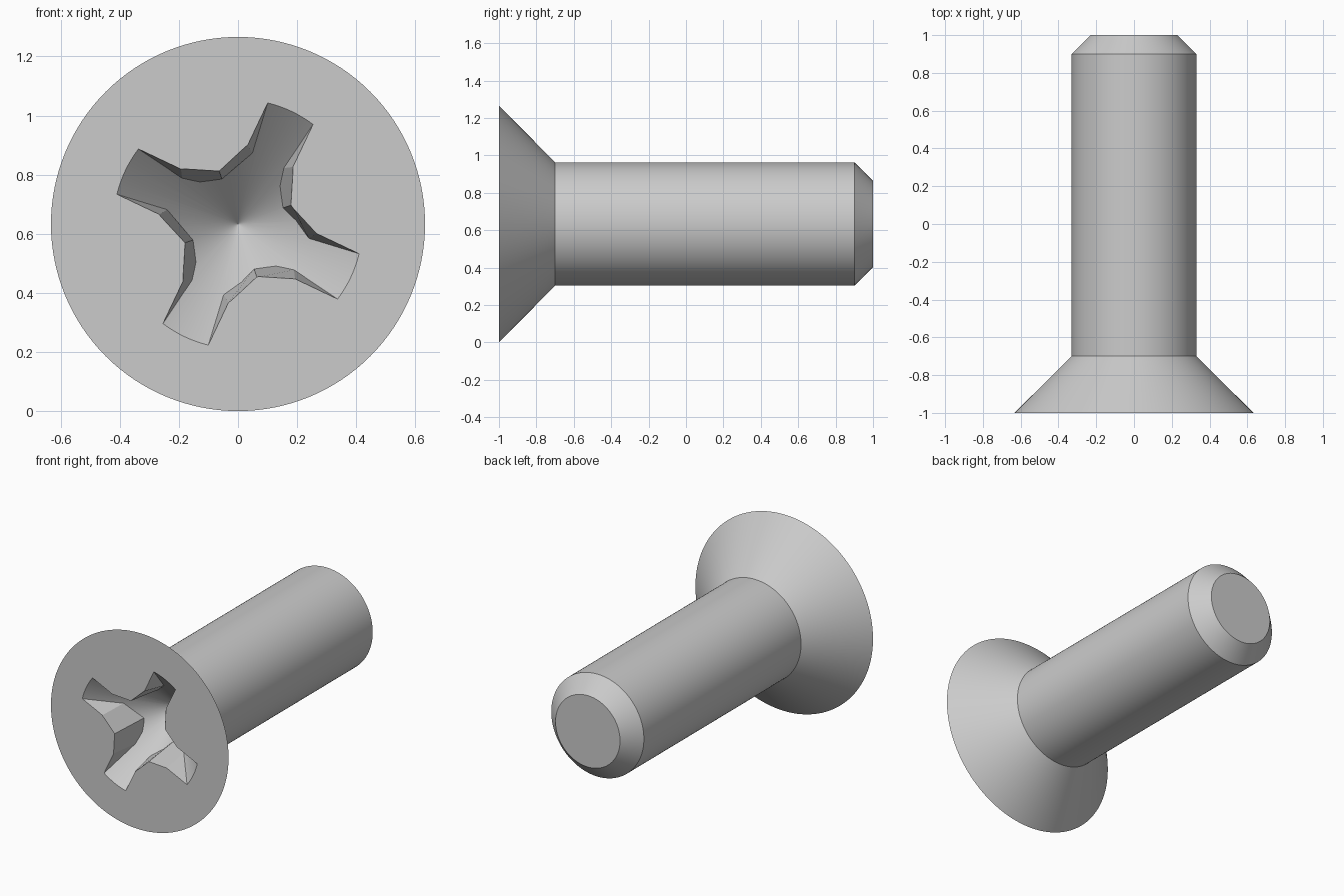
import bpy, bmesh, math

default = bpy.data.objects.get("Cube")
if default:
    bpy.data.objects.remove(default, do_unlink=True)

HEAD_R = 0.633
SEGMENTS = 128
FRONT = -1.0
RECESS = 0.422   # recess radius and depth: a right-angled cone
ARM_ANGLE = math.radians(64.6)

steel = bpy.data.materials.new("plain steel grey")
steel.use_nodes = True
grey = (0.6, 0.6, 0.6, 1)
steel.diffuse_color = grey
steel.node_tree.nodes["Principled BSDF"].inputs["Base Color"].default_value = grey


def polar(radius, angle, y):
    return (radius * math.cos(angle), y, HEAD_R + radius * math.sin(angle))


def loft(name, rings):
    """Join equal rings of points with side faces and cap both ends."""
    bm = bmesh.new()
    loops = [[bm.verts.new(p) for p in ring] for ring in rings]
    for a, b in zip(loops, loops[1:]):
        for i in range(len(a)):
            j = (i + 1) % len(a)
            bm.faces.new((a[i], a[j], b[j], b[i]))
    bm.faces.new(loops[0])
    bm.faces.new(loops[-1])
    bmesh.ops.remove_doubles(bm, verts=bm.verts, dist=1e-6)
    bmesh.ops.recalc_face_normals(bm, faces=bm.faces)
    mesh = bpy.data.meshes.new(name)
    bm.to_mesh(mesh)
    bm.free()
    mesh.materials.append(steel)
    obj = bpy.data.objects.new(name, mesh)
    bpy.context.collection.objects.link(obj)
    return obj


def revolve(name, profile):
    """Turn (y, radius) points around the screw axis."""
    return loft(name, [[polar(r, math.tau * i / SEGMENTS, y) for i in range(SEGMENTS)]
                       for y, r in profile])


def cross_ring(y):
    """Four-armed outline whose walls lean inward with depth."""
    t = (y - FRONT) / RECESS
    half = 0.085 - 0.062 * t
    shoulder = 0.254 - 0.039 * t
    inner = 0.19 - 0.0456 * t
    ring = []
    for k in range(4):
        a = ARM_ANGLE + k * math.pi / 2
        for along, side in ((shoulder, -half), (0.6, -half), (0.6, half), (shoulder, half)):
            ring.append(polar(math.hypot(along, side), a + math.atan2(side, along), y))
        ring.append(polar(inner, a + math.pi / 4, y))
    return ring


def boolean(target, cutter, operation):
    mod = target.modifiers.new("cut", 'BOOLEAN')
    mod.operation = operation
    mod.solver = 'EXACT'
    mod.object = cutter
    bpy.context.view_layer.objects.active = target
    bpy.ops.object.modifier_apply(modifier=mod.name)
    bpy.data.objects.remove(cutter, do_unlink=True)


# Countersunk head, shank and chamfered tip in one turned body
screw = revolve("countersunk_screw", [(FRONT, HEAD_R), (-0.7, 0.33), (0.9, 0.33), (1.0, 0.23)])

# Driver recess: a cross limited by a cone
recess = loft("recess_cutter", [cross_ring(FRONT - 0.02), cross_ring(FRONT + RECESS + 0.02)])
cone = revolve("recess_cone", [(FRONT - 0.05, RECESS + 0.05), (FRONT + RECESS, 0.0005)])
boolean(recess, cone, 'INTERSECT')
boolean(screw, recess, 'DIFFERENCE')

# Smooth turned surfaces with crisp edges
bpy.ops.object.select_all(action='DESELECT')
screw.select_set(True)
bpy.context.view_layer.objects.active = screw
bpy.ops.object.shade_smooth_by_angle(angle=math.radians(18))
